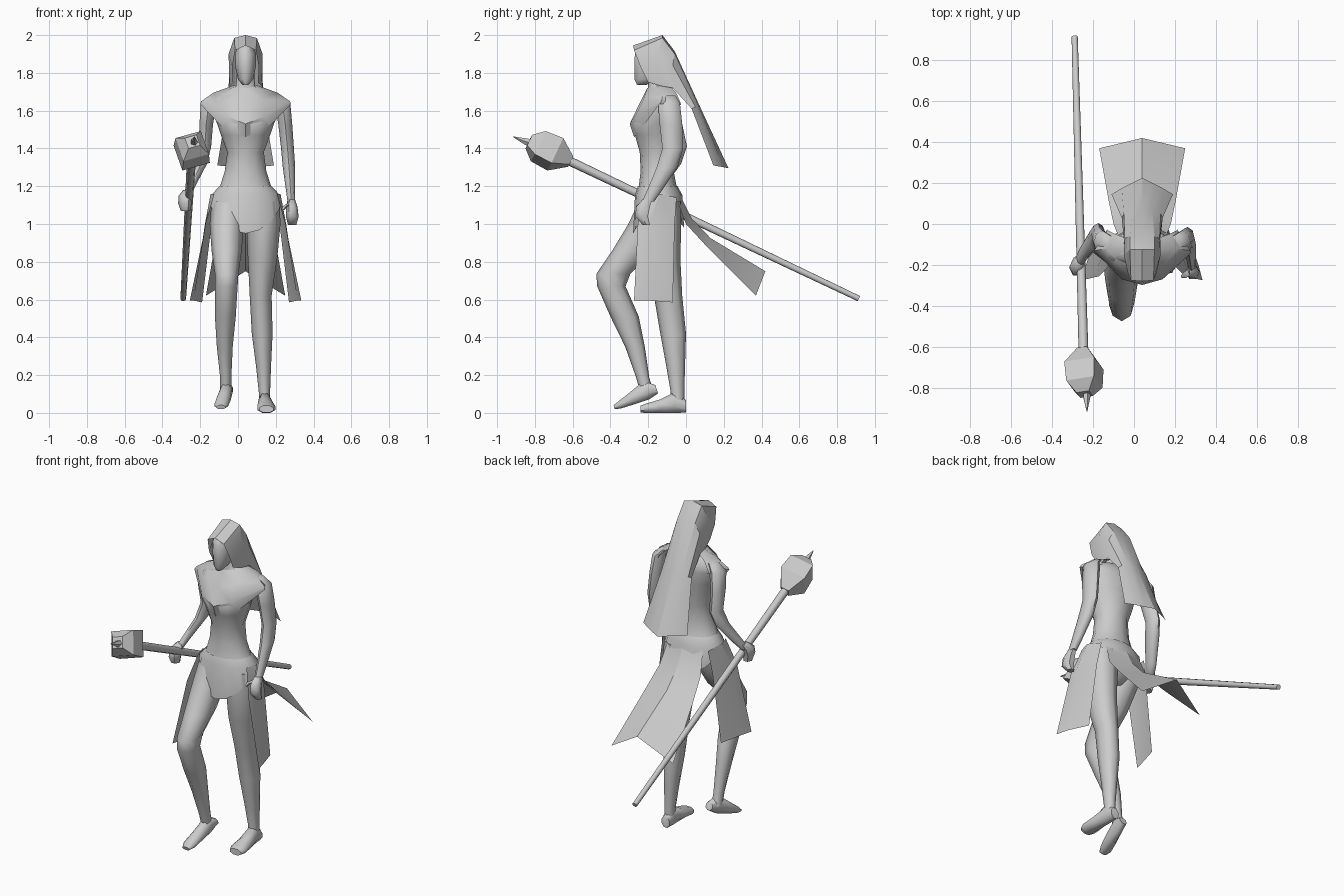
import bpy, bmesh, math
from mathutils import Vector

CX = 0.04  # body's own mirror line


def make(name, verts, faces, angle=45):
    me = bpy.data.meshes.new(name)
    me.from_pydata(verts, [], faces)
    bm = bmesh.new()
    bm.from_mesh(me)
    bmesh.ops.remove_doubles(bm, verts=bm.verts, dist=1e-5)
    bmesh.ops.recalc_face_normals(bm, faces=bm.faces)
    bm.to_mesh(me)
    bm.free()
    ob = bpy.data.objects.new(name, me)
    bpy.context.collection.objects.link(ob)
    bpy.ops.object.select_all(action='DESELECT')
    ob.select_set(True)
    bpy.context.view_layer.objects.active = ob
    bpy.ops.object.shade_smooth_by_angle(angle=math.radians(angle))
    return ob


def loft(name, rings, n=8, u=(1, 0, 0), v=(0, 1, 0), turn=0, angle=60):
    """Skin elliptical rings (x, y, z, radius_u, radius_v), capped at both ends."""
    u, v = Vector(u), Vector(v)
    verts = []
    for x, y, z, a, b in rings:
        for i in range(n):
            t = 2 * math.pi * i / n + turn
            verts.append(Vector((x, y, z)) + u * a * math.cos(t) + v * b * math.sin(t))
    faces = [(r * n + i, r * n + (i + 1) % n, (r + 1) * n + (i + 1) % n, (r + 1) * n + i)
             for r in range(len(rings) - 1) for i in range(n)]
    faces += [tuple(range(n)), tuple(range(len(verts) - n, len(verts)))]
    return make(name, verts, faces, angle)


def cloth(name, rows, mirror=True, angle=25):
    """Sheet from rows of points; rows given centre to edge are mirrored about CX."""
    full = []
    for row in rows:
        if mirror:
            row = [(-x, y, z) for x, y, z in row[:0:-1]] + row
        full.append([(CX + x, y, z) for x, y, z in row])
    w = len(full[0])
    faces = [(r * w + i, r * w + i + 1, (r + 1) * w + i + 1, (r + 1) * w + i)
             for r in range(len(full) - 1) for i in range(w - 1)]
    return make(name, [p for row in full for p in row], faces, angle)


# Torso and neck: z, half width, front y, back y
body = [(0.97, .05, -.19, -.09), (1.06, .165, -.25, -.03), (1.15, .172, -.26, -.03),
        (1.20, .135, -.25, -.05), (1.28, .11, -.24, -.065), (1.38, .097, -.245, -.06),
        (1.47, .13, -.27, -.045), (1.53, .15, -.29, -.04), (1.61, .185, -.24, -.03),
        (1.66, .185, -.21, -.04), (1.705, .11, -.20, -.07), (1.73, .05, -.20, -.11),
        (1.82, .045, -.20, -.11)]
loft("torso", [(CX, (f + b) / 2, z, w, (b - f) / 2) for z, w, f, b in body], 12)

# Head
loft("head", [(CX, -.235, 1.735, .015, .025), (CX, -.215, 1.765, .04, .06),
              (CX, -.195, 1.84, .056, .082), (CX, -.19, 1.90, .056, .085),
              (CX, -.18, 1.95, .04, .065)], 10)

# Bent leg and planted leg
loft("bent_leg", [(-.05, -.15, 1.12, .09, .10), (-.06, -.19, 1.00, .09, .115),
                  (-.06, -.28, .86, .08, .11), (-.06, -.385, .735, .062, .09),
                  (-.062, -.395, .67, .06, .075), (-.067, -.325, .51, .055, .075),
                  (-.07, -.27, .35, .042, .052), (-.065, -.23, .19, .03, .035),
                  (-.065, -.21, .12, .03, .035)])
loft("straight_leg", [(.13, -.14, 1.12, .09, .11), (.135, -.14, 1.00, .09, .115),
                      (.13, -.13, .82, .078, .10), (.12, -.095, .62, .058, .075),
                      (.128, -.068, .42, .055, .068), (.135, -.055, .25, .04, .05),
                      (.14, -.045, .11, .03, .036), (.142, -.045, .03, .03, .036)])

# Feet, skinned along their length
foot = dict(n=8, turn=math.pi / 8, u=(1, 0, 0))
loft("raised_foot", [(-.05, -.155, .125, .025, .025), (-.06, -.21, .12, .032, .055),
                     (-.075, -.29, .075, .038, .036), (-.088, -.35, .043, .038, .022),
                     (-.09, -.38, .03, .025, .012)], v=(0, -.3, .95), **foot)
loft("planted_foot", [(.14, 0, .035, .028, .036), (.142, -.06, .055, .034, .06),
                      (.147, -.14, .035, .045, .038), (.15, -.21, .025, .052, .027),
                      (.15, -.24, .02, .04, .02)], v=(0, 0, 1), **foot)

# Arms
loft("free_arm", [(.20, -.09, 1.68, .03, .035), (.235, -.09, 1.64, .042, .058),
                  (.25, -.08, 1.53, .037, .06), (.262, -.07, 1.40, .034, .055),
                  (.27, -.10, 1.30, .033, .055), (.278, -.165, 1.18, .024, .04),
                  (.282, -.20, 1.12, .02, .032)])
loft("staff_arm", [(-.12, -.09, 1.68, .03, .035), (-.155, -.09, 1.64, .042, .058),
                   (-.168, -.075, 1.53, .036, .055), (-.175, -.045, 1.41, .033, .05),
                   (-.195, -.075, 1.32, .032, .05), (-.25, -.15, 1.20, .024, .038),
                   (-.27, -.185, 1.15, .022, .03)])

# Hands and thumbs
loft("free_hand", [(.282, -.205, 1.13, .02, .03), (.285, -.228, 1.09, .03, .042),
                   (.287, -.235, 1.04, .034, .038), (.287, -.21, .995, .022, .022)], 6)
loft("free_thumb", [(.275, -.23, 1.11, .015, .018), (.25, -.25, 1.095, .014, .014),
                    (.237, -.255, 1.075, .008, .01)], 5)
loft("staff_hand", [(-.268, -.18, 1.18, .022, .03), (-.278, -.205, 1.15, .036, .045),
                    (-.28, -.215, 1.11, .037, .042), (-.278, -.21, 1.07, .025, .03)], 6)

# Hood with long tail down the back
cloth("hood", [
    [(0, -.28, 1.945), (.055, -.275, 1.92), (.07, -.24, 1.83), (.065, -.20, 1.75)],
    [(0, -.125, 2.0), (.06, -.125, 1.985), (.09, -.15, 1.90), (.085, -.13, 1.73)],
    [(0, -.06, 1.915), (.06, -.06, 1.90), (.085, -.07, 1.84), (.09, -.07, 1.72)],
    [(0, .07, 1.63), (.05, .065, 1.63), (.09, .05, 1.62), (.10, .03, 1.61)],
    [(0, .225, 1.295), (.05, .20, 1.30), (.10, .175, 1.305), (.15, .145, 1.31)]])

# Shoulder mantle over the chest, ending in a point
cloth("mantle", [
    [(0, -.205, 1.72), (.04, -.19, 1.725), (.06, -.12, 1.735), (.05, -.08, 1.73)],
    [(0, -.25, 1.63), (.09, -.225, 1.66), (.17, -.12, 1.695), (.13, -.05, 1.69)],
    [(0, -.298, 1.53), (.10, -.27, 1.57), (.235, -.13, 1.65), (.17, -.03, 1.645)],
    [(0, -.275, 1.46), (.13, -.225, 1.52), (.24, -.14, 1.635), (.17, -.025, 1.63)]], angle=50)

# Hip wrap: a band with points hanging at the front and back
cols = 16
top, mid, low = [], [], []
for i in range(cols + 1):
    t = 2 * math.pi * i / cols
    s, c = math.sin(t), math.cos(t)
    drop = abs(c) ** 1.5 * (.16 if c > 0 else .13)
    top.append((.138 * s, -.15 - .105 * c, 1.20))
    mid.append((.18 * s, -.145 - .125 * c, 1.155))
    low.append((.19 * s, -.145 - .135 * c, 1.11 - drop))
cloth("hip_wrap", [top, mid, low], mirror=False, angle=40)

# Rear skirt panel, blown backwards
cloth("rear_skirt", [[(0, -.02, 1.13), (.12, -.05, 1.13)],
                     [(0, .03, 1.03), (.14, .0, 1.0)],
                     [(0, .13, .925), (.165, .12, .87)],
                     [(0, .42, .75), (.21, .37, .62)]])

# Side skirt panels
for side, label in ((1, "right"), (-1, "left")):
    cloth("side_skirt_" + label, [
        [(side * x, y, z) for x, y, z in row] for row in (
            [(.165, -.21, 1.16), (.185, -.14, 1.16), (.155, -.05, 1.14)],
            [(.21, -.255, 1.0), (.215, -.20, 1.0), (.18, -.06, 1.0)],
            [(.295, -.275, .595), (.275, -.20, .595), (.23, -.07, .585)])], mirror=False)

# Staff with a square studded head and spike
tail, neck = Vector((-.29, .915, .605)), Vector((-.247, -.62, 1.335))
d = (neck - tail).normalized()
u = d.cross(Vector((0, 0, 1))).normalized()
v = u.cross(d)
at = lambda dist, r: (*(neck + d * dist), r, r)
length = (neck - tail).length
loft("staff_shaft", [at(-length, .015), at(0, .024), at(.03, .024)], 8, u, v)
loft("mace_head", [at(-.01, .035), at(.08, .108), at(.18, .10), at(.235, .045)],
     4, u, v, turn=math.radians(28), angle=20)
loft("mace_spike", [(-.232, -.80, 1.425, .022, .022), (-.232, -.85, 1.437, .018, .018),
                    (-.23, -.915, 1.462, .002, .002)], 5, (1, 0, 0), (0, .3, .95))
